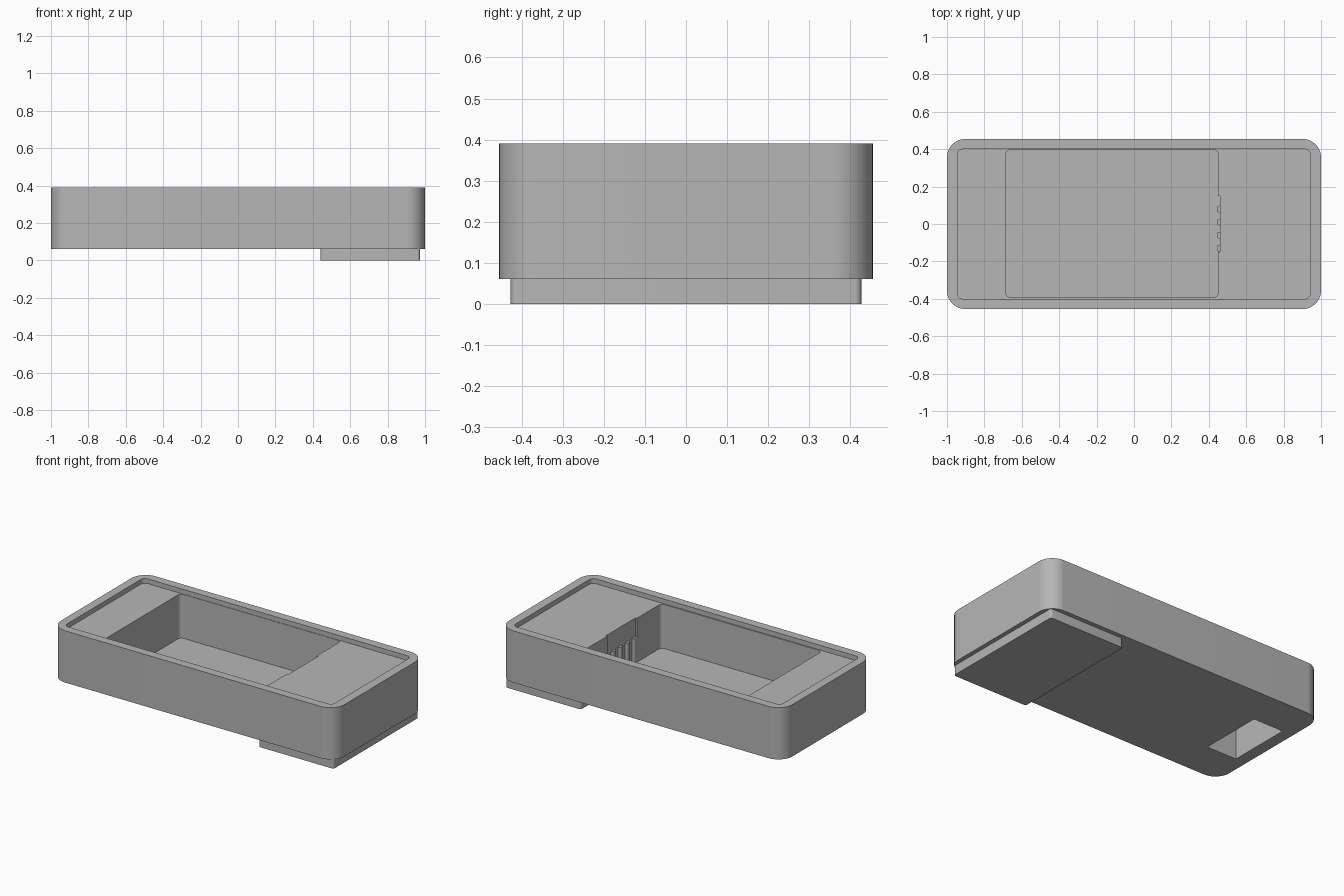
import bpy, bmesh, math

cube = bpy.data.objects.get("Cube")
if cube:
    bpy.data.objects.remove(cube, do_unlink=True)

grey = bpy.data.materials.new("plain grey")
grey.use_nodes = True
grey.diffuse_color = (0.47, 0.47, 0.47, 1)
grey.node_tree.nodes["Principled BSDF"].inputs["Base Color"].default_value = grey.diffuse_color


def rounded_block(name, x0, x1, y0, y1, z0, z1, radius=0.0, steps=10):
    """Upright block whose vertical corners are rounded."""
    bm = bmesh.new()
    ring = []
    corners = [(x1, y1, -1, -1), (x0, y1, 1, -1), (x0, y0, 1, 1), (x1, y0, -1, 1)]
    for i, (cx, cy, sx, sy) in enumerate(corners):
        if radius == 0:
            ring.append(bm.verts.new((cx, cy, z0)))
            continue
        for k in range(steps + 1):
            a = math.pi / 2 * (i + k / steps)
            ring.append(bm.verts.new((cx + sx * radius + radius * math.cos(a),
                                      cy + sy * radius + radius * math.sin(a), z0)))
    base = bm.faces.new(ring)
    top = bmesh.ops.extrude_face_region(bm, geom=[base])["geom"]
    for v in top:
        if isinstance(v, bmesh.types.BMVert):
            v.co.z = z1
    bmesh.ops.recalc_face_normals(bm, faces=bm.faces)
    mesh = bpy.data.meshes.new(name)
    bm.to_mesh(mesh)
    bm.free()
    mesh.materials.append(grey)
    obj = bpy.data.objects.new(name, mesh)
    bpy.context.collection.objects.link(obj)
    return obj


def select_only(obj):
    bpy.ops.object.select_all(action="DESELECT")
    obj.select_set(True)
    bpy.context.view_layer.objects.active = obj


def cut(target, cutter):
    """Subtract the cutter from the target, then discard it."""
    cutter.hide_render = True
    mod = target.modifiers.new("cut", "BOOLEAN")
    mod.operation = "DIFFERENCE"
    mod.solver = "EXACT"
    mod.object = cutter
    select_only(target)
    bpy.ops.object.modifier_apply(modifier=mod.name)
    bpy.data.objects.remove(cutter, do_unlink=True)


LEDGE, FLOOR = 0.36, 0.08

# Main tray
tray = rounded_block("tray", -1, 1, -0.455, 0.455, 0.06, 0.39, 0.1, 16)
# Shallow seat for a lid
cut(tray, rounded_block("lid_seat_cutter", -0.945, 0.942, -0.4, 0.4, LEDGE, 0.5, 0.03))
# Deep pocket
cut(tray, rounded_block("pocket_cutter", -0.685, 0.45, -0.392, 0.397, FLOOR, 0.5, 0.025))
# Contact notch in the pocket wall
cut(tray, rounded_block("notch_cutter", 0.4, 0.46, -0.15, 0.15, FLOOR, 0.5))
# Blind opening in the underside
cut(tray, rounded_block("underside_cutter", -0.925, -0.715, -0.205, 0.205, -0.1, 0.33))

# Raised pad below one end
foot = rounded_block("foot_pad", 0.442, 0.973, -0.427, 0.427, 0, 0.06, 0.015, 6)

# Contact pins standing in the notch
pins = []
for i in range(4):
    y = 0.08 - 0.07 * i
    pins.append(rounded_block(f"contact_pin_{i + 1}", 0.444, 0.475, y - 0.018, y + 0.018,
                              FLOOR, 0.24, 0.012, 4))

for obj in [tray, foot] + pins:
    select_only(obj)
    bpy.ops.object.shade_smooth_by_angle(angle=math.radians(30))
